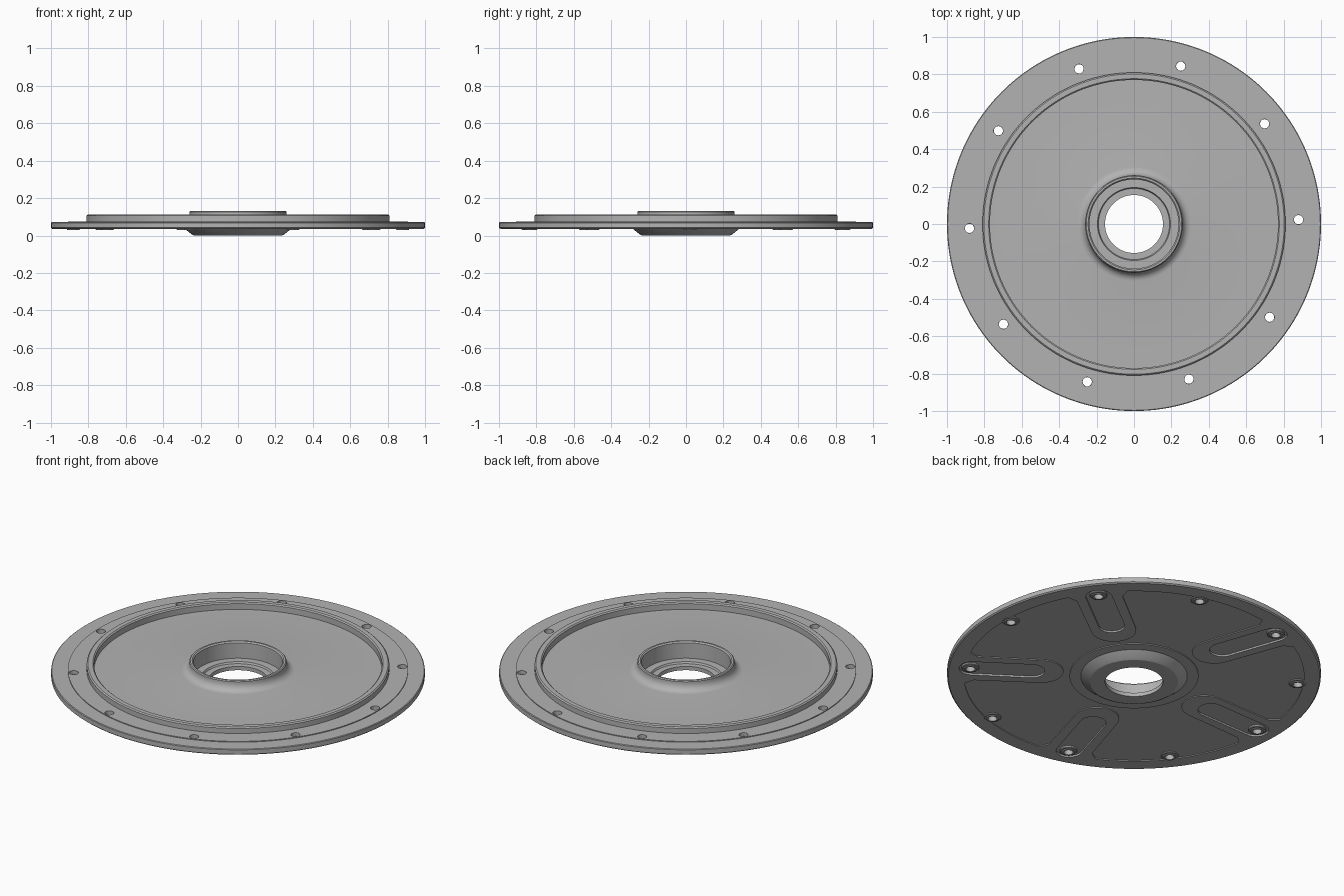
import bpy, bmesh
from math import radians, pi, sin, cos
from mathutils import Matrix, Vector

if "Cube" in bpy.data.objects:
    bpy.data.objects.remove(bpy.data.objects["Cube"], do_unlink=True)

GREY = (0.45, 0.45, 0.45, 1)
metal = bpy.data.materials.new("grey_metal")
metal.use_nodes = True
metal.diffuse_color = GREY
metal.node_tree.nodes["Principled BSDF"].inputs["Base Color"].default_value = GREY


def finish(bm, name):
    bmesh.ops.recalc_face_normals(bm, faces=bm.faces)
    mesh = bpy.data.meshes.new(name)
    bm.to_mesh(mesh)
    bm.free()
    mesh.materials.append(metal)
    obj = bpy.data.objects.new(name, mesh)
    bpy.context.collection.objects.link(obj)
    return obj


def lathe(name, profile, steps):
    """Spin a closed (radius, height) profile around z."""
    bm = bmesh.new()
    verts = [bm.verts.new((r, 0, z)) for r, z in profile]
    edges = [bm.edges.new((v, verts[i - 1])) for i, v in enumerate(verts)]
    bmesh.ops.spin(bm, geom=verts + edges, axis=(0, 0, 1), cent=(0, 0, 0),
                   angle=2 * pi, steps=steps, use_merge=True)
    bmesh.ops.remove_doubles(bm, verts=bm.verts, dist=1e-5)
    return finish(bm, name)


def prisms(name, outline, angles, low, high):
    """Extrude an outline upward, repeated around z."""
    bm = bmesh.new()
    for a in angles:
        turn = Matrix.Rotation(a, 4, 'Z')
        face = bm.faces.new([bm.verts.new(turn @ Vector((x, y, low))) for x, y in outline])
        out = bmesh.ops.extrude_face_region(bm, geom=[face])["geom"]
        top = [v for v in out if isinstance(v, bmesh.types.BMVert)]
        bmesh.ops.translate(bm, verts=top, vec=(0, 0, high - low))
    return finish(bm, name)


def arc(cx, radius, start, end, n):
    angles = [radians(start + (end - start) * i / n) for i in range(n + 1)]
    return [(cx + radius * cos(a), radius * sin(a)) for a in angles]


def cut(target, cutter):
    mod = target.modifiers.new("cut", 'BOOLEAN')
    mod.operation, mod.solver, mod.object = 'DIFFERENCE', 'EXACT', cutter
    bpy.context.view_layer.objects.active = target
    bpy.ops.object.modifier_apply(modifier=mod.name)
    bpy.data.objects.remove(cutter, do_unlink=True)


def smooth(obj):
    bpy.ops.object.select_all(action='DESELECT')
    obj.select_set(True)
    bpy.context.view_layer.objects.active = obj
    bpy.ops.object.shade_smooth_by_angle(angle=radians(28))


# Cover plate: flange, raised rim, floor, hub collar and lower boss
FLOOR = 0.072
hub_fillet = [(0.305 - 0.045 * sin(t), FLOOR + 0.045 * (1 - cos(t)))
              for t in [radians(15 * i) for i in range(7)]]
profile = [
    (0.155, 0.0), (0.235, 0.0), (0.25, 0.008), (0.285, 0.036),
    (0.993, 0.036), (1.0, 0.042), (1.0, 0.068), (0.996, 0.071),
    (0.91, 0.071), (0.91, 0.076), (0.81, 0.076),
    (0.81, 0.106), (0.803, 0.112), (0.777, 0.112), (0.77, 0.106),
    (0.77, FLOOR),
] + hub_fillet + [
    (0.26, 0.125), (0.255, 0.13), (0.245, 0.13), (0.238, 0.123),
    (0.238, 0.032), (0.195, 0.032), (0.19, 0.022), (0.155, 0.022),
]
plate = lathe("cover_plate", profile, 160)

# Shallow pads under the flange, interrupted by five U-shaped lands
hole_angles = [radians(1.5 + 36 * i) for i in range(10)]
slot_angles = hole_angles[1::2]
pads = lathe("pad_cutter", [(0.345, 0.02), (0.91, 0.02), (0.91, 0.041), (0.345, 0.041)], 120)
land = arc(0.5, 0.12, 90, 270, 16) + [(0.85, -0.125), (0.925, -0.19), (1.0, -0.19),
                                    (1.0, 0.19), (0.925, 0.19), (0.85, 0.125)]
cut(pads, prisms("land_cutter", land, slot_angles, 0.01, 0.06))
cut(plate, pads)

# Long round-ended slots around every second bolt hole
slot = arc(0.55, 0.07, 90, 270, 14) + arc(0.87, 0.07, -90, 90, 14)
cut(plate, prisms("slot_cutter", slot, slot_angles, 0.02, 0.046))

# Bolt holes
hole = arc(0.88, 0.025, 0, 345, 23)
cut(plate, prisms("hole_cutter", hole, hole_angles, -0.1, 0.2))
smooth(plate)

# Small collars under the bolt holes
for i, a in enumerate(hole_angles):
    collar = lathe(f"bolt_collar_{i + 1}", [
        (0.0245, 0.055), (0.0245, 0.03), (0.033, 0.03), (0.036, 0.034),
        (0.044, 0.035), (0.047, 0.038), (0.047, 0.055)], 24)
    collar.location = (0.88 * cos(a), 0.88 * sin(a), 0)
    smooth(collar)
